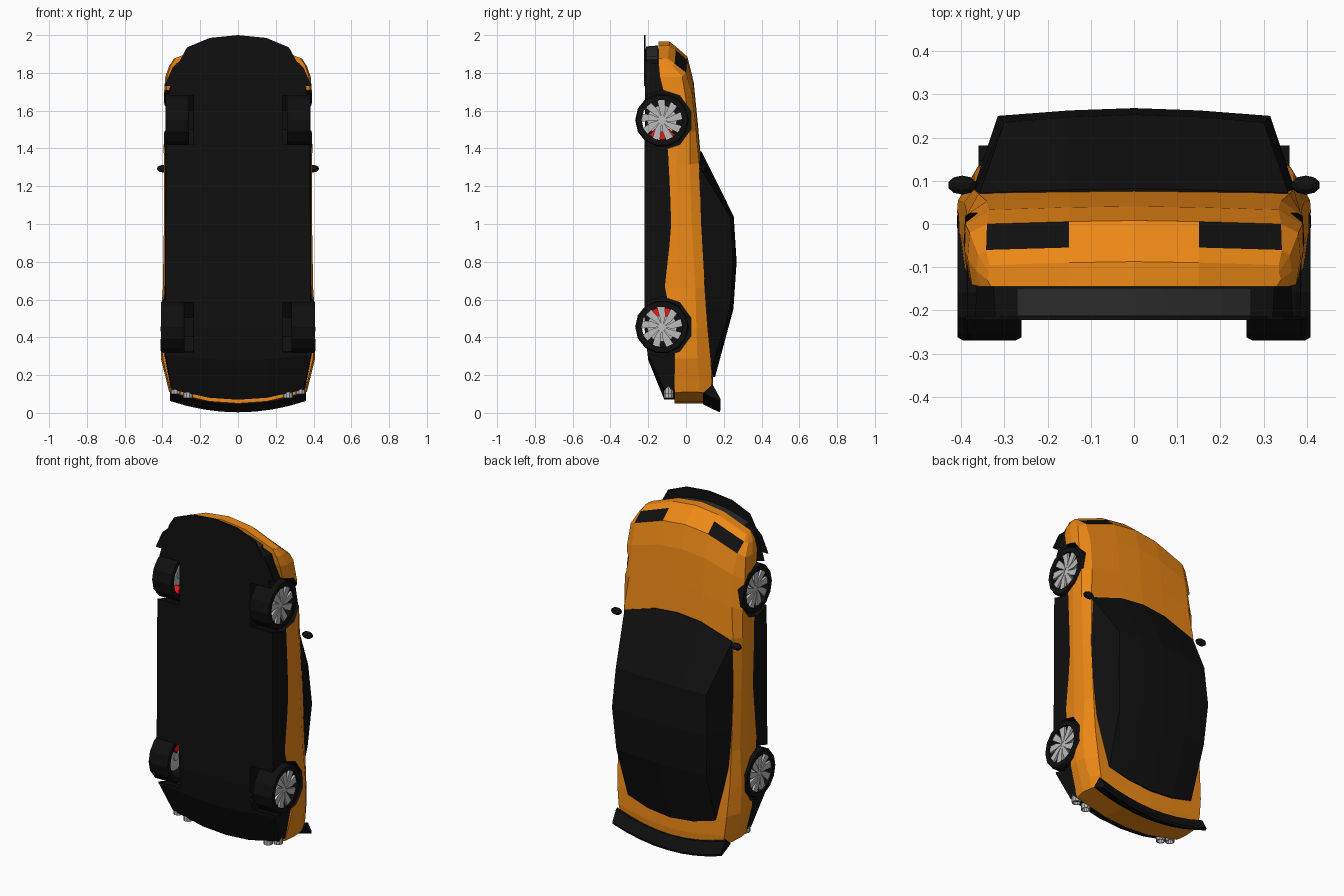
import bpy, bmesh
from math import sin, cos, pi, radians

if "Cube" in bpy.data.objects:
    bpy.data.objects.remove(bpy.data.objects["Cube"])


def material(name, *col):
    m = bpy.data.materials.new(name)
    m.diffuse_color = (*col, 1)
    m.use_nodes = True
    m.node_tree.nodes["Principled BSDF"].inputs["Base Color"].default_value = m.diffuse_color
    return m


ORANGE = material("orange_paint", .85, .25, .008)
BLACK = material("black_trim", .005, .005, .005)
DARK = material("dark_grey", .025, .025, .025)
RED = material("red_caliper", .8, .008, .008)
SILVER = material("silver", .5, .5, .5)


def skin(name, rings, mats, caps="ngon", paint=None):
    """Skin a list of equal point rings; caps: ngon, bands or loop."""
    bm = bmesh.new()
    vs = [[bm.verts.new(p) for p in r] for r in rings]
    n, k = len(rings[0]), len(rings)
    for i in range(k if caps == "loop" else k - 1):
        a, b = vs[i], vs[(i + 1) % k]
        for j in range(n):
            f = bm.faces.new((a[j], a[(j + 1) % n], b[(j + 1) % n], b[j]))
            f.material_index = 1 if paint and paint(i, min(j, n - 1 - j)) else 0
    if caps == "ngon":
        bm.faces.new(vs[0])
        bm.faces.new(vs[-1])
    elif caps == "bands":
        m = n // 2
        for r in (vs[0], vs[-1]):
            for ids in ([0, 1, m - 1, m], list(range(1, m))):
                for s in (1, -1):
                    bm.faces.new([r[(s * q) % n] for q in ids])
    bmesh.ops.recalc_face_normals(bm, faces=bm.faces)
    me = bpy.data.meshes.new(name)
    bm.to_mesh(me)
    bm.free()
    for m in mats:
        me.materials.append(m)
    ob = bpy.data.objects.new(name, me)
    bpy.context.collection.objects.link(ob)
    return ob


def bowed(x, z, k=1):
    """Nose and tail both curve in plan towards the corners."""
    bow = .1 * max(0, z - 1) - .14 * max(0, .45 - z)
    return z - k * bow * (x / .35) ** 2


def shell(name, sections, mats, paint=None, k=1):
    """Loft mirrored half sections (z, side points, crown) along the car."""
    rings = []
    for z, side, crown in sections:
        y0, y1 = side[0][1], side[-1][1]
        half = [(0, y0), (.15, y0)] + side + [(.15, y1 + crown * .7), (0, y1 + crown)]
        full = half + [(-x, y) for x, y in half[-2:0:-1]]
        rings.append([(x, y, bowed(x, z, k)) for x, y in full])
    return skin(name, rings, mats, "bands", paint)


def polar(n, turn=0.0):
    return [2 * pi * (i + turn) / n for i in range(n)]


def disc(name, x0, x1, y, z, r, n, mats, turn=0.0):
    return skin(name, [[(x, y + r * cos(a), z + r * sin(a)) for a in polar(n, turn)]
                       for x in (x0, x1)], mats)


def bowed_bar(name, prof, half_x, mat):
    """Sweep a (y, z) profile across the car along the bow."""
    xs = [half_x * t / 4 for t in range(-4, 5)]
    return skin(name, [[(x, y, z + bowed(x, prof[0][1]) - prof[0][1]) for y, z in prof] for x in xs], [mat])


# painted body: z, half width, sill y, crease y, belt x, belt y
rows = [(1.965, .34, -.145, -.112, .335, -.095), (1.938, .365, -.145, -.072, .342, -.06),
        (1.885, .385, -.14, -.02, .34, 0), (1.75, .395, -.11, 0, .335, .033),
        (1.55, .395, -.1, .02, .34, .053), (1.36, .392, -.12, .02, .36, .07),
        (1, .392, -.12, .03, .37, .08), (.66, .398, -.11, .05, .37, .1),
        (.45, .412, -.07, .055, .37, .115), (.25, .408, -.06, .06, .362, .132),
        (.12, .38, -.06, .07, .35, .137), (.05, .365, -.06, .07, .34, .133)]
body = shell("body", [(z, [(w - .01, ys), (w, (ys + yc) / 2), (w - .005, yc), (bx, by)], .008)
                      for z, w, ys, yc, bx, by in rows],
             [ORANGE, BLACK], lambda i, j: i == 1 and j == 5)  # black faces are the headlights

# black lower body with rising rear diffuser: z, half width, bottom y, top y
rows = [(1.93, .32, -.218, -.14), (1.72, .38, -.218, -.09), (.45, .385, -.22, -.06),
        (.28, .385, -.2, -.055), (.07, .35, -.115, -.055)]
lower = shell("lower_body", [(z, [(w, yb), (w + .005, yt)], 0) for z, w, yb, yt in rows], [BLACK, BLACK])

# glasshouse and roof: z, base x, base y, roof x, roof y
rows = [(1.385, .355, .05, .357, .072), (1.04, .372, .07, .3, .235), (.8, .372, .08, .315, .25),
        (.55, .362, .09, .298, .233), (.19, .3, .12, .29, .136)]
shell("cabin", [(z, [(bx, by), (rx, ry)], .01 if z > 1.3 else .018)
                for z, bx, by, rx, ry in rows], [BLACK], k=2)

# front splitter plate
half = [(0, 2), (.15, 1.985), (.27, 1.935), (.31, 1.86), (.345, 1.83), (.39, 1.73)]
outline = half + [(-x, z) for x, z in half[:0:-1]]
skin("front_splitter", [[(x, y, z) for x, z in outline] for y in (-.222, -.214)], [BLACK])

# front grille and tail spoiler
bowed_bar("grille", [(-.213, 1.94), (-.148, 1.945), (-.148, 1.9), (-.213, 1.9)], .27, DARK)
bowed_bar("rear_spoiler", [(.09, .045), (.135, .085), (.147, .08), (.182, .015), (.178, .003)], .36, BLACK)

AY = -.127  # axle height above the belt line
for s, side in ((1, "right"), (-1, "left")):
    for pos, z, xo, up in (("front", 1.55, .385, -1), ("rear", .455, .408, 1)):
        tag = f"{pos}_{side}"
        # wheel arch cutter
        cut = disc(f"arch_cutter_{tag}", s * .235, s * .5, AY, z, .16, 10, [ORANGE, BLACK], .5)
        for p in cut.data.polygons:
            p.material_index = 1
        cut.hide_render = cut.hide_viewport = True
        for ob in (body, lower):
            md = ob.modifiers.new("arch", "BOOLEAN")
            md.operation, md.solver, md.object = "DIFFERENCE", "EXACT", cut
        # tyre
        prof = [(.125, .108), (.125, .135), (.112, .142), (.012, .142), (0, .135), (0, .108)]
        skin(f"tyre_{tag}", [[(s * (xo - d), AY + r * cos(a), z + r * sin(a)) for d, r in prof]
                             for a in polar(14)], [BLACK], "loop")
        # rim blades and hub
        blade = [(.015, -20), (.06, -8), (.108, 2), (.108, 24), (.065, 24), (.015, 20)]
        for b, a0 in enumerate(polar(9)):
            skin(f"rim_blade_{tag}_{b}", [[(s * (xo - d), AY + r * cos(a0 + radians(t)),
                                            z + r * sin(a0 + radians(t))) for r, t in blade]
                                          for d in (.008, .022)], [SILVER])
        disc(f"hub_{tag}", s * (xo - .09), s * (xo - .012), AY, z, .022, 10, [SILVER])
        disc(f"brake_disc_{tag}", s * (xo - .085), s * (xo - .075), AY, z, .08, 14, [SILVER])
        # brake caliper
        arc = [radians(t) for t in range(-40, 41, 20)]
        ring = [(.104, a) for a in arc] + [(.06, a) for a in arc[::-1]]
        skin(f"caliper_{tag}", [[(s * (xo - d), AY + r * sin(a), z + up * r * cos(a)) for r, a in ring]
                                for d in (.12, .04)], [RED])
    # door mirror
    bpy.ops.mesh.primitive_uv_sphere_add(segments=10, ring_count=6, location=(s * .397, .09, 1.293))
    mirror = bpy.context.object
    mirror.name = f"mirror_{side}"
    mirror.scale = (.034, .022, .02)
    mirror.data.materials.append(BLACK)
    # twin exhaust pipes
    for k, x in enumerate((.265, .33)):
        prof = [(.026, .2), (.026, .08), (.02, .08), (.02, .18)]
        skin(f"exhaust_{side}_{k}", [[(s * x + r * cos(a), -.092 + r * sin(a), zz + .02 * k) for r, zz in prof]
                                     for a in polar(10)], [SILVER], "loop")
